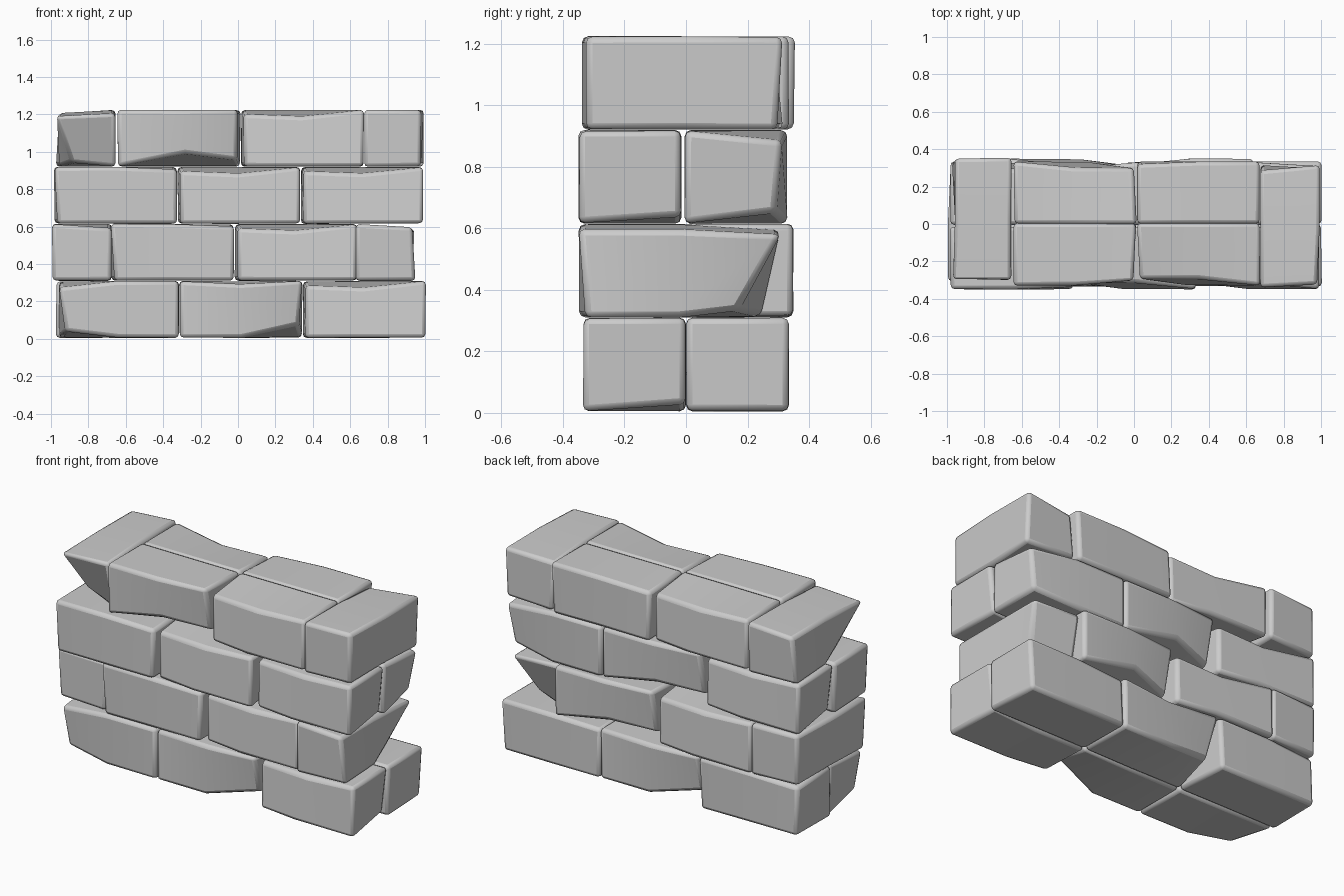
import bpy, bmesh, math, random
from itertools import product
from mathutils import Vector

random.seed(4)
if "Cube" in bpy.data.objects:
    bpy.data.objects.remove(bpy.data.objects["Cube"], do_unlink=True)

stone = bpy.data.materials.new("grey_stone")
stone.use_nodes = True
stone.diffuse_color = [.6, .6, .6, 1]
stone.node_tree.nodes["Principled BSDF"].inputs["Base Color"].default_value = stone.diffuse_color

COURSE = .305  # height of a course
LENGTH = .66   # length of a stretcher
DEPTH = .335   # depth of a stretcher
WIDTH = .32    # width of a header

# Chisel directions, each one chip deep
ALONG, INWARD, UP = Vector((.07, 0, 0)), Vector((0, .07, 0)), Vector((0, 0, .07))

# Wear rules: every corner whose label holds all the words is moved
SHAPES = {
    "plain": {"start face low": ALONG / 4, "end face high": (INWARD - UP) / 5},
    "chipped": {"mid face low": ALONG / 2 + UP, "end face low": INWARD * 1.2 + UP / 2 - ALONG / 4,
                "end face high": INWARD / 3 - ALONG / 4},
    "cut_end": {"end face low": INWARD * 1.2 + UP - ALONG / 4, "mid face high": (INWARD - UP) / 4},
    "worn": {"start face": INWARD / 2 + ALONG / 5, "start face high": -UP / 3,
             "mid face high": (INWARD - UP) / 2, "mid face low": -ALONG,
             "end inner low": UP / 3 - ALONG / 2},
    "corner": {"start face low": (ALONG + INWARD + UP) / 2, "start face high": INWARD / 4 - UP / 2,
               "start": ALONG / 5},
    "wedge": {"start low": ALONG * .8, "start face low": ALONG * 1.2 + INWARD * 1.2 + UP / 3,
              "start high": -UP / 4, "start face high": -UP / 4, "mid face high": (INWARD - UP) / 4,
              "mid face low": INWARD / 4, "end face low": -ALONG / 3,
              "end face high": (INWARD - UP) / 4},
    "dented": {"start inner high": ALONG / 2 - UP / 3, "start face low": ALONG / 3,
               "mid face low": INWARD / 4, "end face": INWARD / 5 - ALONG / 6},
}


def label_offset(shape, label):
    moves = [m for words, m in SHAPES[shape].items() if set(words.split()) <= set(label)]
    return sum(moves, Vector())


def brick(name, centre, size, shape, turn=False, header=False):
    """Three-slice block; a header runs along y, turn spins it half round."""
    half = Vector(size) / 2
    bm = bmesh.new()
    grid = {}
    sides = {"face": -1, "inner": 1}
    levels = {"low": -1, "high": 1}
    slices = {"start": -1, "mid": 0, "end": 1}
    for label in product(slices, sides, levels):
        s, f, h = label
        p = Vector((slices[s] * half.x, sides[f] * half.y, levels[h] * half.z))
        # uneven hand-cut corners stay within the block
        p *= random.uniform(.985, 1)
        p += label_offset(shape, label)
        if header:
            p.x, p.y = p.y, p.x
        if turn:
            p.x, p.y = -p.x, -p.y
        grid[label] = bm.verts.new(p)
    # skin round the slices, then the two ends
    ring = [("face", "low"), ("inner", "low"), ("inner", "high"), ("face", "high")]
    for s, t in (("start", "mid"), ("mid", "end")):
        for a, b in zip(ring, ring[1:] + ring[:1]):
            bm.faces.new([grid[s, *a], grid[t, *a], grid[t, *b], grid[s, *b]])
    for s in ("start", "end"):
        bm.faces.new([grid[s, *c] for c in ring])
    bmesh.ops.recalc_face_normals(bm, faces=bm.faces)
    mesh = bpy.data.meshes.new(name)
    bm.to_mesh(mesh)
    bm.free()
    mesh.materials.append(stone)
    ob = bpy.data.objects.new(name, mesh)
    ob.location = centre
    bpy.context.collection.objects.link(ob)
    # softened edges
    bevel = ob.modifiers.new("soft_edges", "BEVEL")
    bevel.width = .02
    bevel.segments = 2
    bevel.limit_method = "ANGLE"
    bevel.angle_limit = math.radians(30)
    bpy.ops.object.select_all(action="DESELECT")
    ob.select_set(True)
    bpy.context.view_layer.objects.active = ob
    bpy.ops.object.shade_smooth_by_angle(angle=math.radians(35))


def row(name, level, middle, y, shapes, turn=False):
    """Stretchers laid end to end around the middle; shapes run from right to left."""
    for n, shape in enumerate(shapes):
        x = middle + (n - (len(shapes) - 1) / 2) * LENGTH
        brick(f"{name}_brick_{n + 1}", (x, y, (level + .5) * COURSE + .005),
              (LENGTH, DEPTH, COURSE), shape, turn)


def header(name, level, x, y, shape, turn=False):
    brick(name, (x, y, (level + .5) * COURSE + .005), (LENGTH, WIDTH, COURSE), shape, turn, True)


# Bottom course: two rows of three
row("bottom_front", 0, .015, -DEPTH / 2, ["corner", "cut_end", "worn"])
row("bottom_back", 0, .015, DEPTH / 2, ["plain", "cut_end", "plain"], True)

# Second course: stretchers between two headers
header("second_right_header", 1, -.835, .02, "dented")
row("second_front", 1, -.02, -DEPTH / 2, ["plain", "worn"])
row("second_back", 1, -.02, DEPTH / 2 + .015, ["worn", "chipped"], True)
header("second_left_header", 1, .79, -.02, "wedge", True)

# Third course: two rows of three
row("third_front", 2, .005, -DEPTH / 2 - .015, ["plain", "worn", "worn"])
row("third_back", 2, .005, DEPTH / 2 - .005, ["worn", "chipped", "corner"], True)

# Top course: stretchers between two headers
header("top_right_header", 3, -.815, .025, "wedge")
row("top_front", 3, .015, -DEPTH / 2 + .005, ["chipped", "worn"])
row("top_back", 3, .015, DEPTH / 2, ["worn", "plain"], True)
header("top_left_header", 3, .835, -.01, "dented", True)
